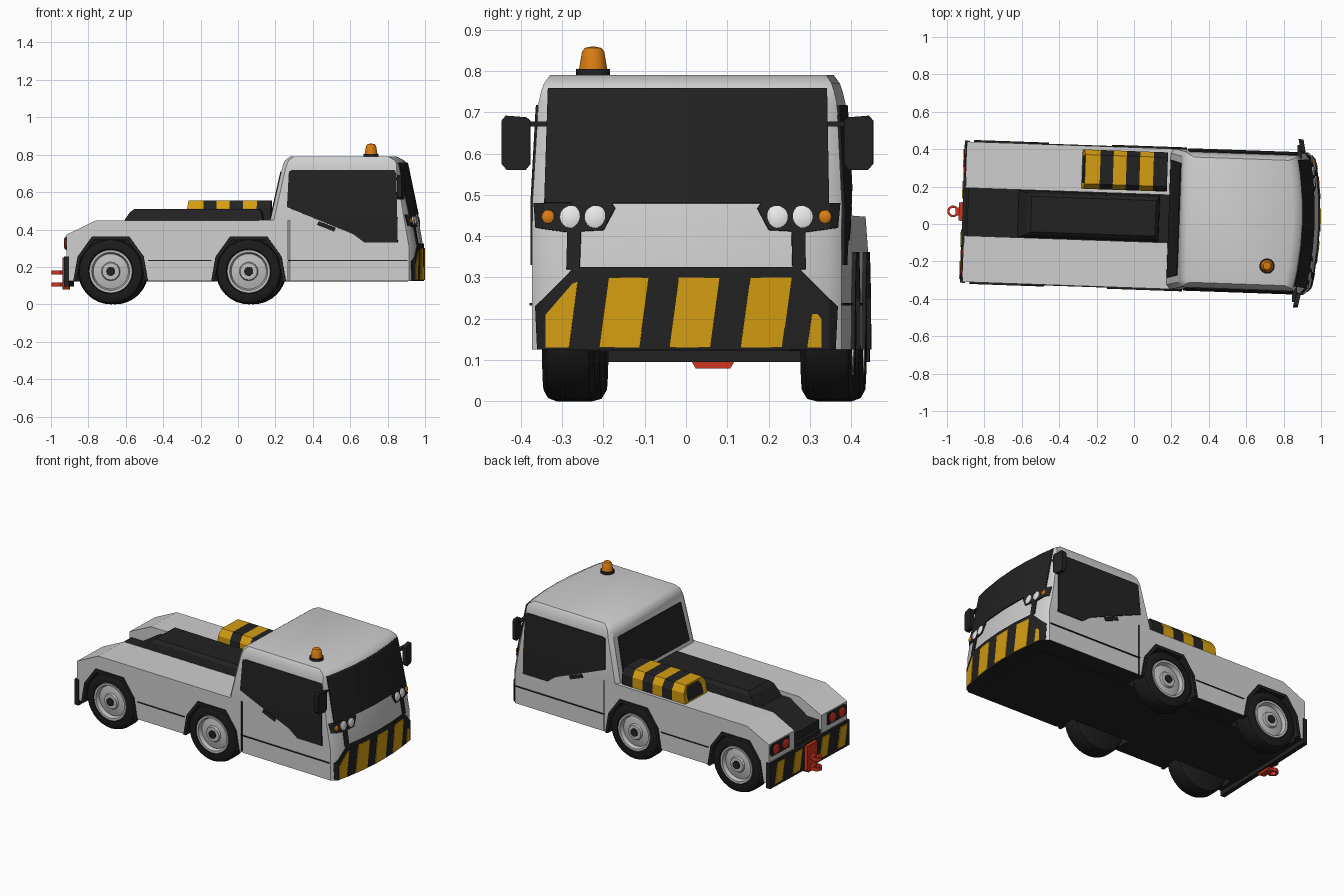
import bpy, bmesh
from math import radians, pi
from mathutils import Matrix, Vector

if "Cube" in bpy.data.objects:
    bpy.data.objects.remove(bpy.data.objects["Cube"])


def material(name, r, g, b):
    m = bpy.data.materials.new(name)
    m.use_nodes = True
    m.diffuse_color = (r, g, b, 1)
    m.node_tree.nodes["Principled BSDF"].inputs["Base Color"].default_value = (r, g, b, 1)
    return m


GREY = material("light grey paint", .62, .62, .62)
DARK = material("dark trim", .016, .016, .016)
TYRE = material("tyre rubber", .011, .011, .011)
YELLOW = material("hazard yellow", .66, .34, .006)
AMBER = material("amber lens", .68, .2, .006)
RED = material("red paint", .62, .035, .015)
WHITE = material("headlight white", .8, .8, .8)
SILVER = material("rim silver", .52, .52, .52)

# The vehicle stands slightly turned about the vertical axis
PLACE = Matrix.Translation((0, .034, 0)) @ Matrix.Rotation(radians(-2), 4, 'Z')


def finish(name, bm, mats, rule=None, smooth=False):
    bmesh.ops.recalc_face_normals(bm, faces=bm.faces)
    bm.normal_update()
    if rule:
        for f in bm.faces:
            f.material_index = rule(f)
    me = bpy.data.meshes.new(name)
    bm.to_mesh(me)
    bm.free()
    for m in mats:
        me.materials.append(m)
    ob = bpy.data.objects.new(name, me)
    bpy.context.collection.objects.link(ob)
    ob.matrix_world = PLACE
    if smooth:
        bpy.ops.object.select_all(action='DESELECT')
        ob.select_set(True)
        bpy.context.view_layer.objects.active = ob
        bpy.ops.object.shade_smooth_by_angle(angle=radians(35))
    return ob


def loft(name, rings, mats, rule=None, smooth=False):
    bm = bmesh.new()
    loops = [[bm.verts.new(p) for p in ring] for ring in rings]
    n = len(loops[0])
    for a, b in zip(loops, loops[1:]):
        for i in range(n):
            bm.faces.new((a[i], a[(i + 1) % n], b[(i + 1) % n], b[i]))
    bm.faces.new(loops[0])
    bm.faces.new(loops[-1])
    return finish(name, bm, mats, rule, smooth)


def prism(name, pts, y0, y1, mats, rule=None):
    return loft(name, [[(x, y, z) for x, z in pts] for y in (y0, y1)], mats, rule)


def box(name, x0, x1, y0, y1, z0, z1, mat):
    return prism(name, [(x0, z0), (x1, z0), (x1, z1), (x0, z1)], y0, y1, [mat])


def lathe(name, profile, mat, frame):
    """Turn (radius, height) points about the z axis of the given frame."""
    bm = bmesh.new()
    vs = [bm.verts.new((r, 0, h)) for r, h in profile]
    es = [bm.edges.new(e) for e in zip(vs, vs[1:])]
    bmesh.ops.spin(bm, geom=vs + es, cent=(0, 0, 0), axis=(0, 0, 1), angle=2 * pi, steps=32)
    bmesh.ops.remove_doubles(bm, verts=bm.verts, dist=.0002)
    bm.transform(frame)
    return finish(name, bm, [mat], smooth=True)


def plate(name, pts, mat, surface, cuts_a=(), cuts_b=()):
    """Thin flat panel drawn in two coordinates and wrapped onto a surface."""
    bm = bmesh.new()
    bm.faces.new([bm.verts.new((a, b, 0)) for a, b in pts])
    for axis, cuts in (((1, 0, 0), cuts_a), ((0, 1, 0), cuts_b)):
        for c in cuts:
            bmesh.ops.bisect_plane(bm, geom=bm.verts[:] + bm.edges[:] + bm.faces[:],
                                   plane_co=Vector(axis) * c, plane_no=axis)
    for v in bm.verts:
        v.co = surface(v.co.x, v.co.y)
    ob = finish(name, bm, [mat])
    mod = ob.modifiers.new("thickness", 'SOLIDIFY')
    mod.thickness, mod.offset = .006, 0
    return ob


def table(points):
    def value(z):
        for (z0, a), (z1, b) in zip(points, points[1:]):
            if z <= z1:
                return a + (b - a) * max(0, z - z0) / (z1 - z0)
        return points[-1][1]
    return value


# Cab shape: nose, back and half width as functions of height
nose = table([(.12, .99), (.315, .99), (.475, .962), (.75, .905), (.77, .89), (.79, .85)])
back = table([(.45, .185), (.74, .25), (.77, .263), (.79, .29)])
half = table([(.48, .375), (.72, .362), (.765, .352), (.79, .335)])


def front_x(y, z):
    return nose(z) - .3 * y * y - .7 * max(0, abs(y) - .345)


def cab_ring(z, rear):
    w = half(z)
    front = [(front_x(w * t, z), w * t, z) for t in (-1, -.92, -.7, -.35, 0, .35, .7, .92, 1)]
    return front + [(rear + .02, w, z), (rear, w - .025, z), (rear, .025 - w, z), (rear + .02, -w, z)]


levels = [(z, .27) for z in (.125, .315, .449)]
levels += [(z, back(z)) for z in (.45, .48, .72, .75, .77, .79)]
loft("cab", [cab_ring(z, r) for z, r in levels], [GREY, DARK],
     lambda f: int(f.normal.z < -.7), True)


# Surfaces that panels are wrapped onto
def on_front(lift):
    return lambda y, z: (front_x(y, z) + lift, y, z)


def on_side(s):
    return lambda x, z: (x, s * (half(z) + .003), z)


def front_plate(name, pts, mat, lift=.003):
    return plate(name, pts, mat, on_front(lift),
                 (-.345, -.26, -.13, 0, .13, .26, .345), (.315, .475, .75))


# Glazing, handles and mirrors
front_plate("windshield", [(-.345, .48), (.345, .48), (.338, .757), (-.338, .757)], DARK)
plate("rear_window", [(-.315, .475), (.315, .475), (.3, .71), (-.3, .71)], DARK,
      lambda y, z: (back(z) - .003, y, z))
for s, side in ((1, "left"), (-1, "right")):
    plate(side + "_window", [(.285, .71), (.3, .717), (.85, .717), (.86, .7), (.868, .33),
                             (.69, .33), (.63, .375), (.275, .52)], DARK, on_side(s), (), (.48,))
    plate(side + "_door_handle", [(.435, .425), (.525, .39), (.535, .41), (.445, .445)], DARK, on_side(s))
    plate(side + "_cab_seam", [(.28, .232), (.92, .232), (.92, .238), (.28, .238)], DARK, on_side(s))
    box(side + "_mirror_arm", .86, .885, s * .34, s * .42, .666, .678, DARK)
    outline = [(.38, .575), (.392, .56), (.437, .56), (.45, .575),
               (.45, .68), (.44, .692), (.39, .688), (.38, .68)]
    loft(side + "_mirror", [[(x - .2 * (y - .415), s * y, z) for y, z in outline]
                            for x in (.872, .898)], [DARK])

# Nose: bumper, hazard stripes, struts and lamps
front_plate("front_bumper", [(-.36, .125), (.36, .125), (.365, .23), (.27, .325), (-.27, .325), (-.365, .23)], DARK)
LEAN = .023
for y0, y1 in ((-.21, -.112), (-.04, .06), (.133, .233)):
    front_plate("front_stripe", [(y0, .13), (y1, .13), (y1 + LEAN, .3), (y0 + LEAN, .3)], YELLOW, .006)
front_plate("front_stripe_right_end", [(-.34, .13), (-.283, .13), (-.262, .29), (-.275, .285), (-.34, .21)], YELLOW, .006)
front_plate("front_stripe_left_end", [(.293, .13), (.327, .13), (.327, .2), (.318, .212), (.305, .212)], YELLOW, .006)
for s, side in ((1, "left"), (-1, "right")):
    front_plate(side + "_lamp_housing", [(s * y, z) for y, z in
                ((.37, .48), (.18, .48), (.172, .468), (.2, .415), (.29, .41), (.365, .42))], DARK)
    front_plate(side + "_strut", [(s * y, z) for y, z in
                ((.258, .32), (.29, .32), (.288, .415), (.255, .415))], DARK)
    for label, y, r, mat in (("indicator", .335, .016, AMBER), ("outer_headlight", .28, .027, WHITE),
                             ("inner_headlight", .22, .027, WHITE)):
        frame = Matrix.Translation((front_x(y, .446), s * y, .446)) @ Matrix.Rotation(radians(82), 4, 'Y')
        lathe(side + "_" + label, [(r, 0), (r, .007), (r * .6, .012), (0, .013)], mat, frame)

# Roof beacon
spot = Matrix.Translation((.72, -.234, .785))
lathe("beacon_base", [(0, 0), (.041, 0), (.041, .02), (0, .02)], DARK, spot)
lathe("beacon_lamp", [(.034, .02), (.027, .062), (.02, .071), (0, .075)], AMBER, spot)

# Rear deck flanks with wheel arches cut into the profile
ARCH = [(-.2, .125), (-.177, .255), (-.1, .362), (.1, .362), (.177, .255), (.2, .125)]
INNER = [(-.182, .125), (-.16, .248), (-.09, .343), (.09, .343), (.16, .248), (.182, .125)]
WHEELS = (("rear", -.668), ("front", .07))
flank = [(-.905, .125)]
for _, c in WHEELS:
    flank += [(c + x, z) for x, z in ARCH]
flank += [(.28, .125), (.28, .45), (-.75, .447), (-.905, .372)]


def flank_rule(f):
    c = f.calc_center_median()
    return int(abs(f.normal.y) < .5 and c.z < .37 and c.x > -.89)


for s, side in ((1, "left"), (-1, "right")):
    prism(side + "_deck_flank", flank, s * .128, s * .375, [GREY, DARK], flank_rule)
    box(side + "_sill_seam", -.468, -.128, s * .37, s * .379, .232, .238, DARK)
    plate(side + "_tail_panel", [(s * y, z) for y, z in ((.185, .29), (.35, .29), (.362, .305),
          (.362, .352), (.35, .364), (.185, .364))], DARK, lambda y, z: (-.908, y, z))
    for y in (.225, .315):
        frame = Matrix.Translation((-.908, s * y, .327)) @ Matrix.Rotation(radians(-90), 4, 'Y')
        lathe(side + "_tail_lamp", [(.03, 0), (.03, .008), (.02, .012), (0, .013)], RED, frame)
    # Wheels and arch flares
    for end, c in WHEELS:
        tag = end + "_" + side
        ring = ARCH + INNER[::-1]
        prism(tag + "_arch", [(c + x, z) for x, z in ring], s * .34, s * .385, [DARK])
        axle = Matrix.Translation((c, 0, .176)) @ Matrix.Rotation(radians(-90 * s), 4, 'X')
        lathe(tag + "_tyre", [(0, .25), (.15, .25), (.17, .262), (.176, .285), (.176, .345),
                              (.168, .366), (.15, .376), (.12, .374), (.112, .345)], TYRE, axle)
        lathe(tag + "_rim", [(.117, .35), (.115, .373), (.102, .372), (.094, .348), (.065, .355),
                             (.05, .357), (.045, .368), (0, .37)], SILVER, axle)
        lathe(tag + "_hub", [(.024, .36), (.024, .376), (0, .376)], DARK, axle)

# Dark chassis, trough between the flanks and hood
box("chassis", -.89, .9, -.25, .25, .122, .34, DARK)
prism("trough", [(-.9, .125), (.2, .125), (.2, .43), (-.68, .42), (-.9, .28)], -.129, .129, [DARK])
hood = [(.42, -.62, .135, .125), (.455, -.6, .135, .12), (.492, -.575, .13, .112), (.51, -.55, .115, .095)]
loft("hood", [[(a, -w, z), (b, -w, z), (b, w, z), (a, w, z)] for z, a, b, w in hood], [DARK])

# Striped equipment box with a dark recessed rear end
section = [(.145, .44), (.145, .515), (.172, .555), (.328, .555), (.355, .515), (.355, .44)]
STEPS = (-.27, -.19, -.12, -.05, .022, .095, .17)
rings = [[(x, y, z) for y, z in section] for x in STEPS]
end = [(-.285 + .2 * (z - .44), .25 + (y - .25) * .7, .49 + (z - .49) * .7) for y, z in section]
rings[0] = [(-.288 + .15 * (z - .44), y, z) for y, z in section]


def stripe_rule(f):
    x = f.calc_center_median().x
    if x < -.26:
        return int(len(f.verts) > 4)
    return sum(x > step for step in STEPS[1:-1]) % 2 if len(f.verts) == 4 else 1


loft("striped_box", [end] + rings, [YELLOW, DARK], stripe_rule)

# Rear bumper with stripes and tow hitch
box("rear_bumper", -.918, -.89, -.38, .38, .095, .257, DARK)
for y in (.29, .12, -.14, -.31):
    plate("rear_stripe", [(y - .025, .112), (y + .045, .112), (y + .02, .24), (y - .05, .24)], YELLOW,
          lambda a, z: (-.92, a, z))
loft("hitch_plate", [[(x, -w, .08), (x, w, .08), (x, w + .012, .1), (x, w + .012, .25), (x, -w - .012, .25),
                      (x, -w - .012, .1)] for x, w in ((-.9, .042), (-.937, .036))], [RED])
for z in (.17, .107):
    box("hitch_arm", -.955, -.93, -.022, .022, z - .011, z + .011, RED)
    lathe("hitch_eye", [(.019, -.011), (.031, -.011), (.031, .011), (.019, .011), (.019, -.011)], RED,
          Matrix.Translation((-.968, 0, z)))
